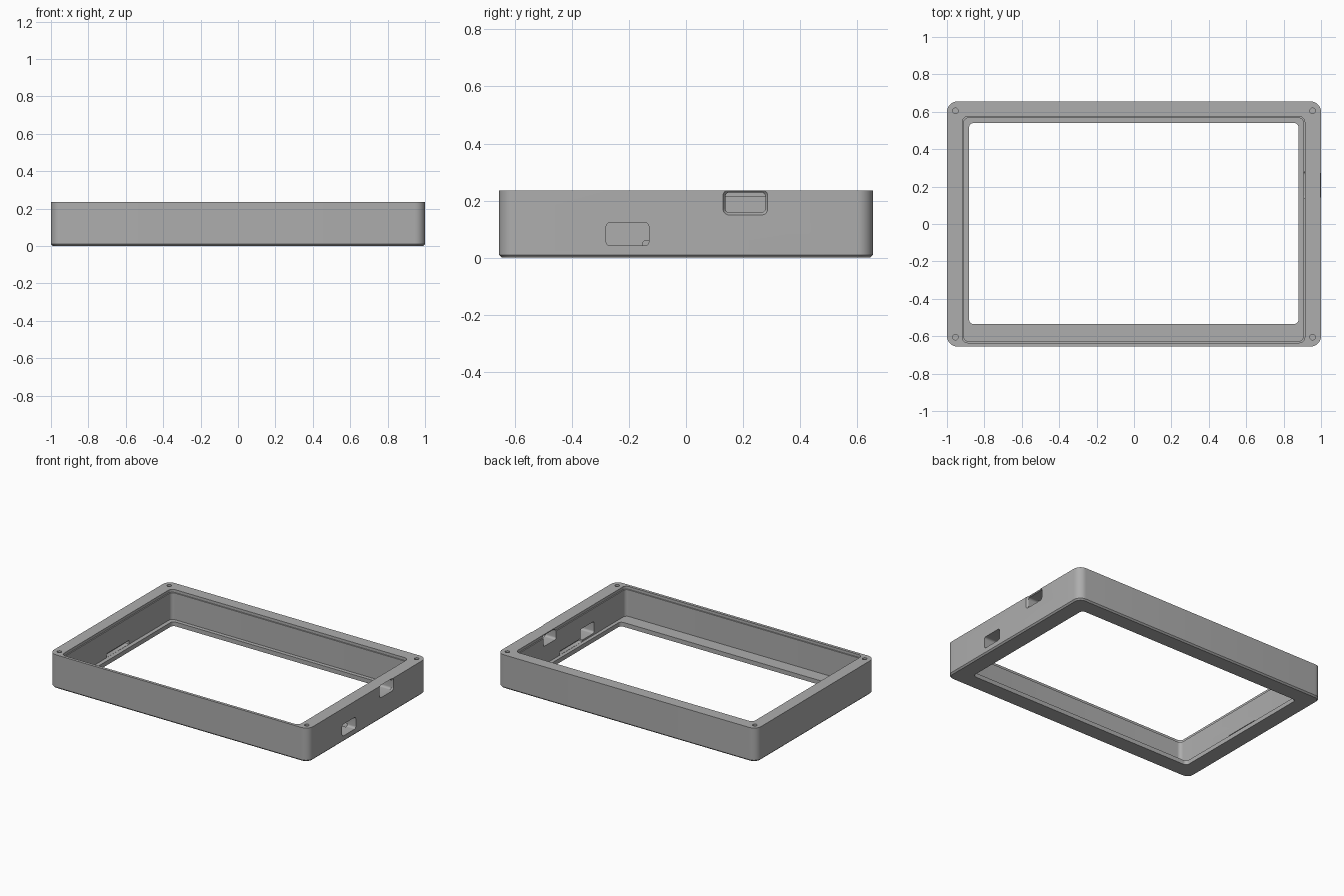
import bpy, bmesh, math
from mathutils import Matrix

if "Cube" in bpy.data.objects:
    bpy.data.objects.remove(bpy.data.objects["Cube"])

grey = bpy.data.materials.new("plain grey")
grey.use_nodes = True
colour = (0.42, 0.42, 0.42, 1)
grey.diffuse_color = colour
grey.node_tree.nodes["Principled BSDF"].inputs["Base Color"].default_value = colour


def outline(x0, x1, y0, y1, r, steps=8):
    """Rounded rectangle, counter-clockwise."""
    corners = [(x1 - r, y1 - r), (x0 + r, y1 - r), (x0 + r, y0 + r), (x1 - r, y0 + r)]
    pts = []
    for i, (cx, cy) in enumerate(corners):
        for k in range(steps + 1):
            a = math.pi / 2 * (i + k / steps)
            pts.append((cx + r * math.cos(a), cy + r * math.sin(a)))
    return pts


def loft(name, levels, matrix=Matrix()):
    """Solid through outlines stacked as (height, outline)."""
    bm = bmesh.new()
    rings = [[bm.verts.new((x, y, z)) for x, y in pts] for z, pts in levels]
    n = len(rings[0])
    for low, high in zip(rings, rings[1:]):
        for i in range(n):
            j = (i + 1) % n
            bm.faces.new((low[i], low[j], high[j], high[i]))
    bm.faces.new(rings[0][::-1])
    bm.faces.new(rings[-1])
    bm.transform(matrix)
    bmesh.ops.recalc_face_normals(bm, faces=bm.faces)
    mesh = bpy.data.meshes.new(name)
    bm.to_mesh(mesh)
    bm.free()
    ob = bpy.data.objects.new(name, mesh)
    bpy.context.collection.objects.link(ob)
    return ob


def cut(target, cutter):
    """Subtract the cutter, then discard it."""
    cutter.hide_render = True
    mod = target.modifiers.new("cut", 'BOOLEAN')
    mod.operation = 'DIFFERENCE'
    mod.solver = 'EXACT'
    mod.object = cutter
    bpy.context.view_layer.objects.active = target
    bpy.ops.object.modifier_apply(modifier=mod.name)
    bpy.data.objects.remove(cutter)


HEIGHT, FLOOR = 0.235, 0.03

# Outer shell with a small chamfer round the bottom
shell = outline(-1, 1, -0.655, 0.655, 0.055)
foot = outline(-0.99, 0.99, -0.645, 0.645, 0.045)
frame = loft("enclosure_frame", [(0, foot), (0.01, shell), (HEIGHT, shell)])
frame.data.materials.append(grey)

# Main cavity with a shallow rim step, set towards the front
wall = outline(-0.91, 0.905, -0.627, 0.567, 0.025)
rim = outline(-0.918, 0.913, -0.635, 0.575, 0.03)
cut(frame, loft("cavity", [(FLOOR, wall), (0.215, wall), (0.2152, rim), (0.3, rim)]))

# Opening through the floor
opening = outline(-0.882, 0.88, -0.535, 0.54, 0.025)
cut(frame, loft("opening", [(-0.1, opening), (0.1, opening)]))

# Screw holes in the four corners
for x in (-0.955, 0.955):
    for y in (-0.605, 0.605):
        hole = outline(x - 0.015, x + 0.015, y - 0.015, y + 0.015, 0.0149)
        cut(frame, loft("screw_hole", [(0.12, hole), (0.3, hole)]))

# Ports in the left wall: outlines in (y, z), lofted along x
along_x = Matrix(((0, 0, 1, 0), (1, 0, 0, 0), (0, 1, 0, 0), (0, 0, 0, 1)))
low_port = outline(-0.28, -0.13, 0.042, 0.123, 0.015)
cut(frame, loft("low_port", [(0.87, low_port), (1.1, low_port)], along_x))
high_port = outline(0.138, 0.278, 0.158, 0.229, 0.015)
flare = outline(0.13, 0.286, 0.15, 0.238, 0.02)
cut(frame, loft("high_port", [(0.87, high_port), (0.988, high_port),
                              (1.0, flare), (1.1, flare)], along_x))

# Shallow pockets at the foot of both side walls
pocket = outline(-0.15, 0.1, FLOOR + 0.001, FLOOR + 0.028, 0.004, 2)
for x0, x1 in ((-0.94, -0.89), (0.885, 0.935)):
    cut(frame, loft("side_pocket", [(x0, pocket), (x1, pocket)], along_x))

# Single material and smooth rounded corners
frame.data.materials.clear()
frame.data.materials.append(grey)
for poly in frame.data.polygons:
    poly.material_index = 0
bpy.ops.object.select_all(action='DESELECT')
frame.select_set(True)
bpy.context.view_layer.objects.active = frame
bpy.ops.object.shade_smooth_by_angle(angle=math.radians(30))
